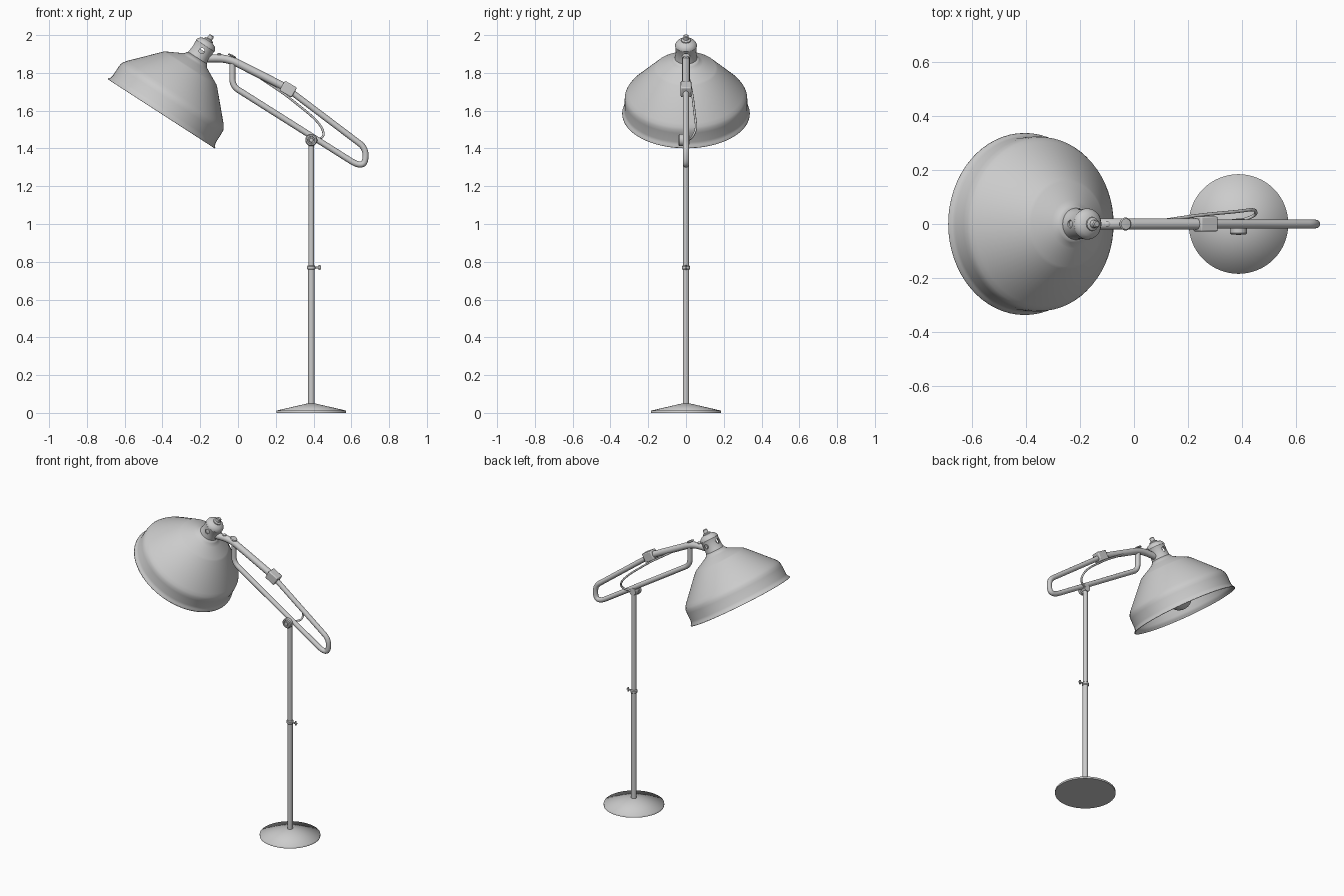
import bpy, bmesh, math
from mathutils import Vector, Matrix

if "Cube" in bpy.data.objects:
    bpy.data.objects.remove(bpy.data.objects["Cube"])

POLE_X = 0.388
SEG = 48


def finish(ob, angle=32):
    bpy.ops.object.select_all(action='DESELECT')
    ob.select_set(True)
    bpy.context.view_layer.objects.active = ob
    bpy.ops.object.shade_smooth_by_angle(angle=math.radians(angle))
    return ob


def face_out(bm):
    bmesh.ops.recalc_face_normals(bm, faces=bm.faces)
    if bm.calc_volume(signed=True) < 0:
        bmesh.ops.reverse_faces(bm, faces=bm.faces)


def frame(origin, axis):
    # matrix putting local z along the given axis
    return Matrix.Translation(origin) @ Vector(axis).to_track_quat('Z', 'Y').to_matrix().to_4x4()


def lathe(name, profile, origin, axis=(0, 0, 1), seg=SEG, closed=False, angle=32):
    # profile: (radius, height) points turned about the axis
    bm = bmesh.new()
    vs = [bm.verts.new((r, 0, h)) for r, h in profile]
    es = [bm.edges.new(p) for p in zip(vs, vs[1:])]
    if closed:
        es.append(bm.edges.new((vs[-1], vs[0])))
    bmesh.ops.spin(bm, geom=vs + es, cent=(0, 0, 0), axis=(0, 0, 1),
                   angle=2 * math.pi, steps=seg, use_duplicate=False)
    bmesh.ops.remove_doubles(bm, verts=bm.verts, dist=1e-5)
    face_out(bm)
    me = bpy.data.meshes.new(name)
    bm.to_mesh(me)
    bm.free()
    ob = bpy.data.objects.new(name, me)
    ob.matrix_world = frame(origin, axis)
    bpy.context.collection.objects.link(ob)
    return finish(ob, angle)


def rod(name, a, b, r, seg=24):
    a, b = Vector(a), Vector(b)
    bpy.ops.mesh.primitive_cylinder_add(vertices=seg, radius=r, depth=(b - a).length)
    ob = bpy.context.object
    ob.name = name
    ob.matrix_world = frame((a + b) / 2, b - a)
    return finish(ob)


def rounded(pts, fillet):
    # replace inner corners of a polyline by smooth bends
    pts = [Vector(p) for p in pts]
    out = [pts[0]]
    for p, c, n in zip(pts, pts[1:], pts[2:]):
        a = c + (p - c).normalized() * min(fillet, (p - c).length * 0.49)
        b = c + (n - c).normalized() * min(fillet, (n - c).length * 0.49)
        for i in range(9):
            t = i / 8
            out.append(a * (1 - t) ** 2 + c * 2 * t * (1 - t) + b * t * t)
    return out + [pts[-1]]


def tube(name, pts, r, fillet):
    path = rounded(pts, fillet)
    cu = bpy.data.curves.new(name, 'CURVE')
    cu.dimensions = '3D'
    cu.bevel_depth = r
    cu.bevel_resolution = 4
    cu.use_fill_caps = True
    sp = cu.splines.new('POLY')
    sp.points.add(len(path) - 1)
    for q, p in zip(sp.points, path):
        q.co = (*p, 1)
    ob = bpy.data.objects.new(name, cu)
    bpy.context.collection.objects.link(ob)
    bpy.ops.object.select_all(action='DESELECT')
    ob.select_set(True)
    bpy.context.view_layer.objects.active = ob
    bpy.ops.object.convert(target='MESH')
    ob = bpy.context.object
    bm = bmesh.new()
    bm.from_mesh(ob.data)
    bmesh.ops.remove_doubles(bm, verts=bm.verts, dist=1e-5)
    face_out(bm)
    bm.to_mesh(ob.data)
    bm.free()
    return finish(ob, 50)


def flat(pts, y=0.0):
    return [(x, y, z) for x, z in pts]


# base: shallow cone with flat underside
lathe("base", [(0, 0), (0.185, 0), (0.185, 0.012), (0.02, 0.05), (0, 0.05)], (POLE_X, 0, 0), seg=64, angle=85)

# telescopic pole with clamp collar and thumb screw
rod("lower_pole", (POLE_X, 0, 0.046), (POLE_X, 0, 0.765), 0.017)
rod("upper_pole", (POLE_X, 0, 0.76), (POLE_X, 0, 1.44), 0.015)
lathe("pole_collar", [(0, 0), (0.018, 0), (0.022, 0.005), (0.022, 0.017), (0.018, 0.022), (0, 0.022)],
      (POLE_X, 0, 0.758), seg=32)
rod("collar_screw", (POLE_X + 0.015, 0, 0.769), (POLE_X + 0.052, 0, 0.769), 0.005, 16)
rod("collar_screw_handle", (POLE_X + 0.043, 0, 0.756), (POLE_X + 0.043, 0, 0.782), 0.005, 16)

# pivot joint on top of the pole
lathe("pivot_joint", [(0, 0), (0.024, 0), (0.026, 0.03), (0.032, 0.034), (0.032, 0.052), (0.027, 0.057),
                      (0.02, 0.057), (0.018, 0.053), (0.012, 0.053), (0.01, 0.058), (0, 0.058)],
      (POLE_X, 0.018, 1.444), (0, -1, 0), 32)

# arm: bent loop tube, thicker sleeve tube, coupling block
tube("arm_loop", flat([(-0.03, 1.86), (-0.03, 1.73), (0.632, 1.312), (0.674, 1.318), (0.676, 1.402),
                       (0.262, 1.715)]), 0.016, 0.04)
tube("arm_sleeve", flat([(-0.20, 1.876), (-0.055, 1.878), (0.262, 1.718)]), 0.021, 0.06)
bpy.ops.mesh.primitive_cube_add(size=1)
block = bpy.context.object
block.name = "arm_coupling"
block.matrix_world = (Matrix.Translation((0.266, 0, 1.714)) @ Matrix.Rotation(math.radians(30), 4, 'Y')
                      @ Matrix.Diagonal((0.074, 0.056, 0.06, 1)))
bpy.ops.object.transform_apply(location=False, rotation=False, scale=True)
bev = block.modifiers.new("bevel", 'BEVEL')
bev.width = 0.006
bev.segments = 2
finish(block)

# screws on top of the arm
lathe("arm_rivet", [(0, 0), (0.012, 0), (0.012, 0.008), (0.007, 0.012), (0, 0.013)],
      (-0.10, 0, 1.892), seg=20)
rod("arm_screw", (-0.045, 0, 1.86), (-0.034, 0, 1.89), 0.007, 16)
lathe("arm_screw_head", [(0, 0), (0.02, 0), (0.024, 0.004), (0.02, 0.009), (0, 0.011)],
      (-0.034, 0, 1.886), (0.45, 0, 0.9), 24)

# hanging cable
tube("cable", [(0.10, 0.012, 1.785), (0.25, 0.034, 1.685), (0.40, 0.048, 1.565), (0.45, 0.056, 1.505),
               (0.455, 0.032, 1.455), (POLE_X, 0.01, 1.445)], 0.006, 0.06)

# lamp shade, tilted
RIM = Vector((-0.406, 0, 1.584))
AXIS = Vector((0.543, 0, 0.840)).normalized()
shade = lathe("lamp_shade", [(0.338, 0), (0.337, 0.005), (0.329, 0.014), (0.325, 0.03), (0.325, 0.085),
                             (0.323, 0.105), (0.317, 0.118), (0.305, 0.135), (0.168, 0.283), (0.158, 0.29),
                             (0.09, 0.325), (0.07, 0.336), (0.06, 0.352)], RIM, AXIS, 64, angle=40)
sol = shade.modifiers.new("thickness", 'SOLIDIFY')
sol.thickness = 0.004
sol.offset = -1

# lamp cap with vent holes
cap = lathe("lamp_cap", [(0.06, 0.345), (0.056, 0.37), (0.056, 0.424), (0.058, 0.428), (0.056, 0.438),
                         (0.045, 0.452), (0.022, 0.462), (0, 0.463), (0, 0.457), (0.02, 0.455),
                         (0.048, 0.43), (0.048, 0.345)], RIM, AXIS, closed=True)
for i in range(2):
    side = cap.matrix_world.to_3x3() @ Vector((1 - i, i, 0))
    mid = RIM + AXIS * 0.396
    cutter = rod("vent_cutter", mid - side * 0.1, mid + side * 0.1, 0.015, 20)
    cutter.hide_render = True
    mod = cap.modifiers.new("vent", 'BOOLEAN')
    mod.object = cutter
    finish(cap)
    bpy.ops.object.modifier_apply(modifier=mod.name)
    bpy.data.objects.remove(cutter)
finish(cap)
lathe("cap_knob", [(0, 0.45), (0.027, 0.45), (0.025, 0.466), (0.015, 0.471), (0.014, 0.49), (0.010, 0.494),
                   (0, 0.494)], RIM, AXIS, 24)

# socket and bulb inside the shade
lathe("bulb_socket", [(0, 0.2), (0.03, 0.2), (0.034, 0.21), (0.034, 0.40), (0, 0.40)], RIM, AXIS, 32)
lathe("bulb", [(0, 0.01)] + [(0.08 * math.sin(a), 0.09 - 0.08 * math.cos(a))
                             for a in (math.pi * k / 16 for k in range(1, 12))]
      + [(0.033, 0.17), (0.027, 0.21), (0, 0.21)], RIM, AXIS, 32, angle=60)
